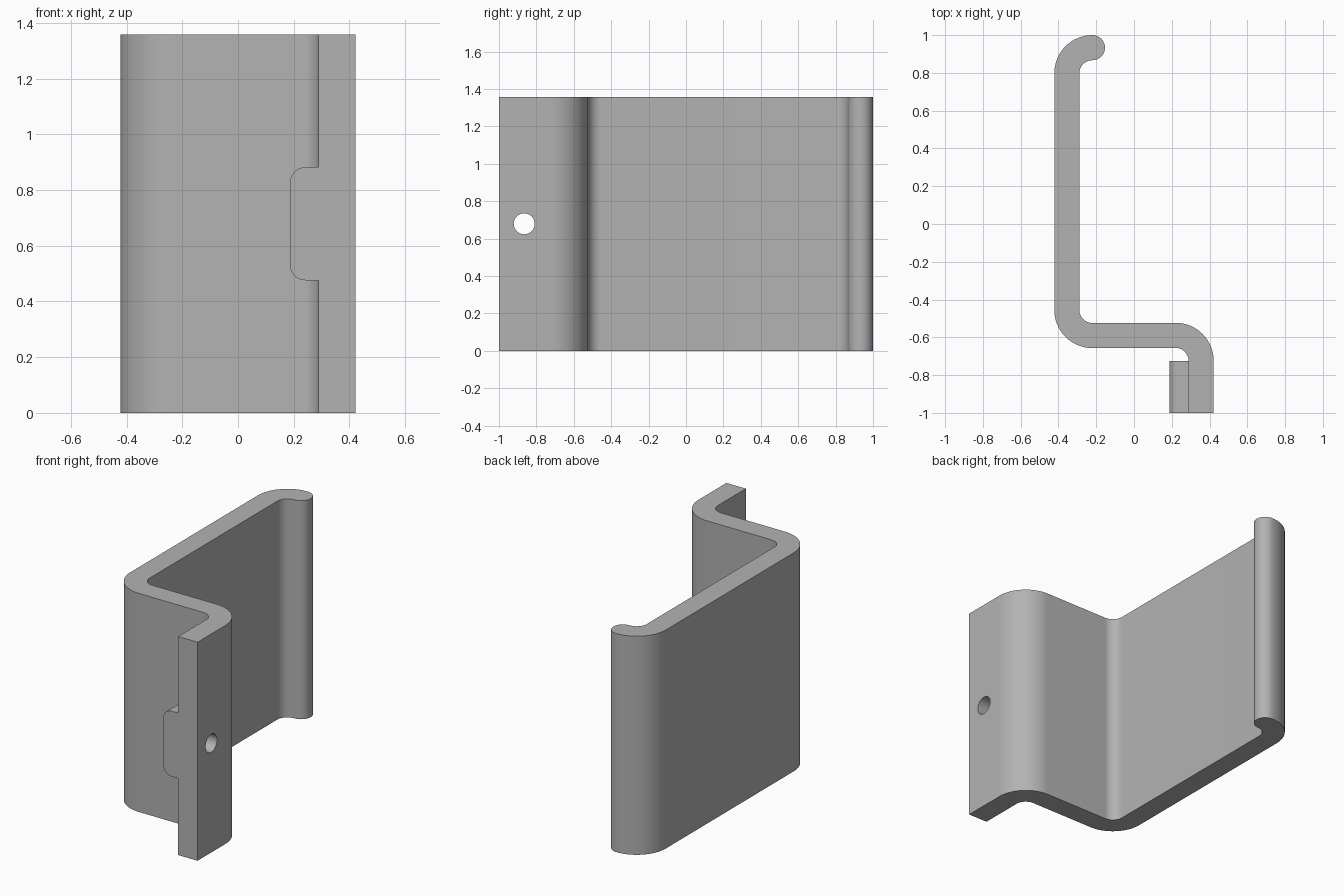
import bpy, bmesh
from math import radians, cos, sin
from mathutils import Vector

if "Cube" in bpy.data.objects:
    bpy.data.objects.remove(bpy.data.objects["Cube"])

HEIGHT = 1.358
MID = HEIGHT / 2
EDGE, BEND = 0.422, 0.22          # outer half width, bend centre offset
R_OUT, R_IN = 0.202, 0.069        # bend radii
R_TIP = (R_OUT - R_IN) / 2
INNER = BEND + R_IN
Y_TOP, Y_MID, Y_LOW = 1 - R_OUT, -0.455, -0.725

metal = bpy.data.materials.new("plain grey")
metal.use_nodes = True
grey = (0.45, 0.45, 0.45, 1)
metal.diffuse_color = grey
metal.node_tree.nodes["Principled BSDF"].inputs["Base Color"].default_value = grey


def arc(cx, cy, r, start, end, steps=16):
    angles = [radians(start + (end - start) * i / steps) for i in range(steps + 1)]
    return [(cx + r * cos(a), cy + r * sin(a)) for a in angles]


def extrude(name, points, direction):
    """Closed prism from a 3D outline."""
    bm = bmesh.new()
    face = bm.faces.new([bm.verts.new(p) for p in points])
    top = bmesh.ops.extrude_face_region(bm, geom=[face])["geom"]
    moved = [v for v in top if isinstance(v, bmesh.types.BMVert)]
    bmesh.ops.translate(bm, verts=moved, vec=Vector(direction))
    bmesh.ops.recalc_face_normals(bm, faces=bm.faces)
    mesh = bpy.data.meshes.new(name)
    bm.to_mesh(mesh)
    bm.free()
    mesh.materials.append(metal)
    obj = bpy.data.objects.new(name, mesh)
    bpy.context.collection.objects.link(obj)
    return obj


def combine(target, tool, operation):
    bpy.context.view_layer.objects.active = target
    mod = target.modifiers.new(tool.name, "BOOLEAN")
    mod.operation, mod.solver, mod.object = operation, "EXACT", tool
    bpy.ops.object.modifier_apply(modifier=mod.name)
    bpy.data.objects.remove(tool)


# Bent strip: one face of the sheet up to the rounded lip, then back down the other
outline = [(EDGE, -1)]
outline += arc(BEND, Y_LOW, R_OUT, 0, 90)
outline += arc(-BEND, Y_MID, R_IN, 270, 180)
outline += arc(-BEND, Y_TOP, R_IN, 180, 90)
outline += arc(-BEND, 1 - R_TIP, R_TIP, -90, 90)[1:]
outline += arc(-BEND, Y_TOP, R_OUT, 90, 180)[1:]
outline += arc(-BEND, Y_MID, R_OUT, 180, 270)
outline += arc(BEND, Y_LOW, R_IN, 90, 0)
outline += [(INNER, -1)]
bracket = extrude("bent_bracket", [(x, y, 0) for x, y in outline], (0, 0, HEIGHT))

# Rounded pad behind the screw hole
pad_x, pad_half, r = 0.187, 0.203, 0.055
pad = [(0.35, MID - pad_half), (0.35, MID + pad_half)]
pad += arc(pad_x + r, MID + pad_half - r, r, 90, 180, 10)
pad += arc(pad_x + r, MID - pad_half + r, r, 180, 270, 10)
combine(bracket, extrude("pad", [(x, -1, z) for x, z in pad], (0, 1 + Y_LOW, 0)), "UNION")

# Screw hole through the flange and pad
hole = arc(-0.865, MID, 0.056, 0, 360, 40)[:-1]
combine(bracket, extrude("hole_cutter", [(0, y, z) for y, z in hole], (0.6, 0, 0)), "DIFFERENCE")

bpy.ops.object.select_all(action="DESELECT")
bracket.select_set(True)
bpy.context.view_layer.objects.active = bracket
bpy.ops.object.shade_smooth_by_angle(angle=radians(30))
